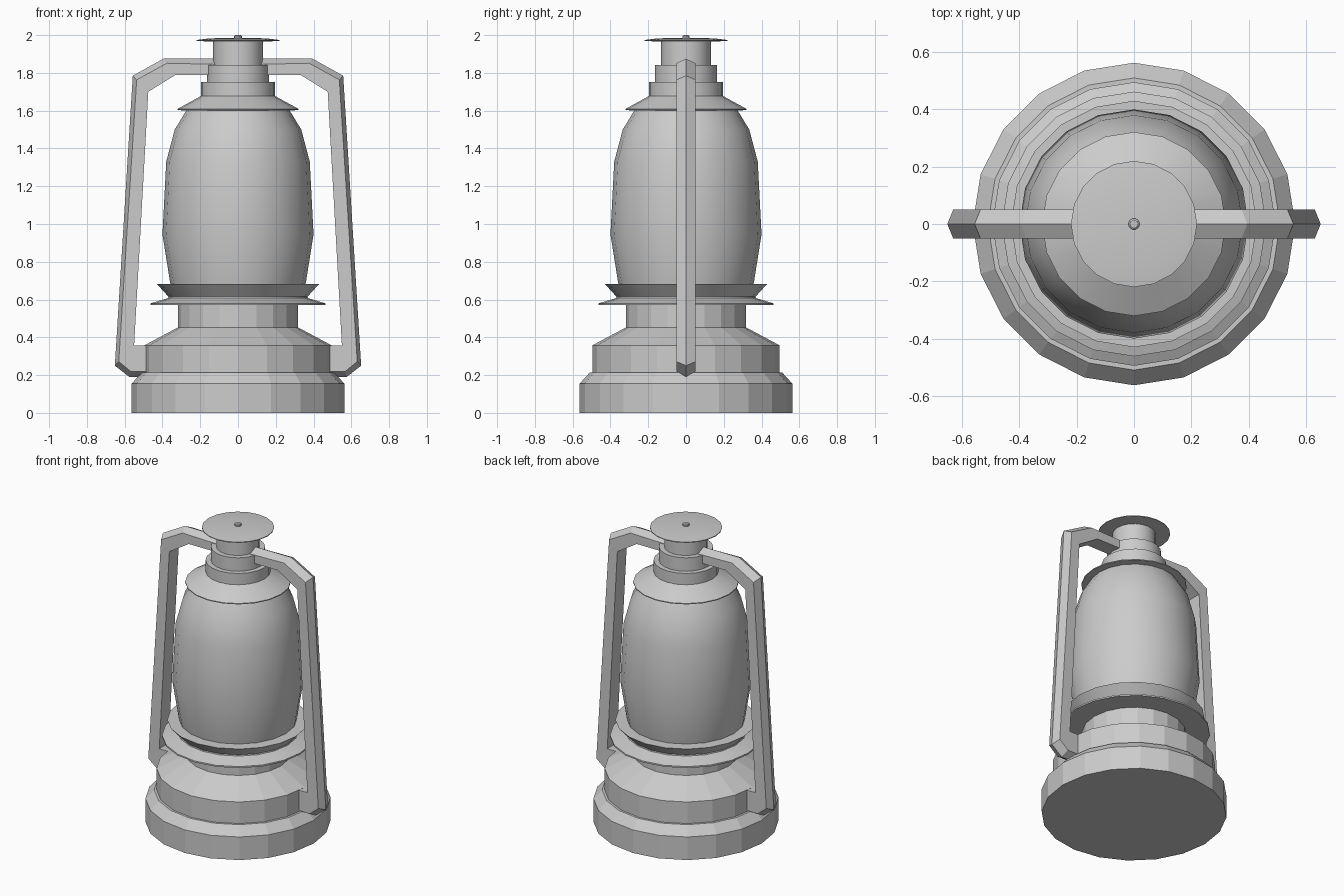
import bpy, bmesh, math
from mathutils import Vector

if "Cube" in bpy.data.objects:
    bpy.data.objects.remove(bpy.data.objects["Cube"])

SIDES = 20


def finish(bm, name, smooth):
    bmesh.ops.recalc_face_normals(bm, faces=bm.faces[:])
    me = bpy.data.meshes.new(name)
    bm.to_mesh(me)
    bm.free()
    ob = bpy.data.objects.new(name, me)
    bpy.context.collection.objects.link(ob)
    if smooth:
        bpy.ops.object.select_all(action='DESELECT')
        ob.select_set(True)
        bpy.context.view_layer.objects.active = ob
        bpy.ops.object.shade_smooth_by_angle(angle=math.radians(35))
    return ob


def loft(bm, rings):
    """Skin closed rings of verts and cap both ends."""
    n = len(rings[0])
    for a, b in zip(rings, rings[1:]):
        for i in range(n):
            j = (i + 1) % n
            bm.faces.new((a[i], a[j], b[j], b[i]))
    bm.faces.new(rings[0][::-1])
    bm.faces.new(rings[-1])


def lathe(name, profile, smooth=True, sides=SIDES):
    bm = bmesh.new()
    rings = []
    for r, z in profile:
        rings.append([bm.verts.new((r * math.cos(2 * math.pi * i / sides),
                                    r * math.sin(2 * math.pi * i / sides), z))
                      for i in range(sides)])
    loft(bm, rings)
    return finish(bm, name, smooth)


# Fuel tank with stepped base and burner neck
lathe("fuel_tank", [(.563, 0), (.563, .155), (.51, .213), (.495, .213), (.495, .358),
                    (.317, .453), (.317, .58)], smooth=False)

# Drip flange and flared cup that holds the globe
lathe("burner_cup", [(.315, .57), (.462, .57), (.462, .58), (.37, .608),
                     (.368, .615), (.43, .683), (.34, .683)])

# Glass globe
lathe("glass_globe", [(.355, .67), (.361, .70), (.40, .945), (.38, 1.33),
                      (.335, 1.50), (.268, 1.61)])

# Hood with brim, stepped collars and chimney
lathe("hood", [(.25, 1.60), (.321, 1.603), (.321, 1.609), (.197, 1.677), (.197, 1.753),
               (.165, 1.753), (.165, 1.843), (.132, 1.843), (.132, 1.97)])

# Chimney lid and knob
lathe("lid", [(.12, 1.965), (.22, 1.969), (.22, 1.974), (.15, 1.983), (.02, 1.985)])
lathe("lid_knob", [(.02, 1.98), (.02, 1.995), (.014, 2.0)], sides=10)

# Side frames: outer edge has a ridge, inner face is flat; (outer x, z, inner x, z)
STATIONS = [(.10, 1.875, .10, 1.79), (.395, 1.875, .33, 1.79), (.557, 1.785, .475, 1.70),
            (.652, .25, .55, .357), (.575, .19, .53, .357), (.44, .19, .44, .357)]
HALF_WIDTH, RIDGE = .05, .03

for side, label in ((1, "right"), (-1, "left")):
    bm = bmesh.new()
    rings = []
    for ox, oz, ix, iz in STATIONS:
        o, i = Vector((ox * side, 0, oz)), Vector((ix * side, 0, iz))
        s = o + (i - o).normalized() * RIDGE
        w = Vector((0, HALF_WIDTH, 0))
        rings.append([bm.verts.new(p) for p in (o, s + w, i + w, i - w, s - w)])
    loft(bm, rings)
    finish(bm, "side_frame_" + label, False)
